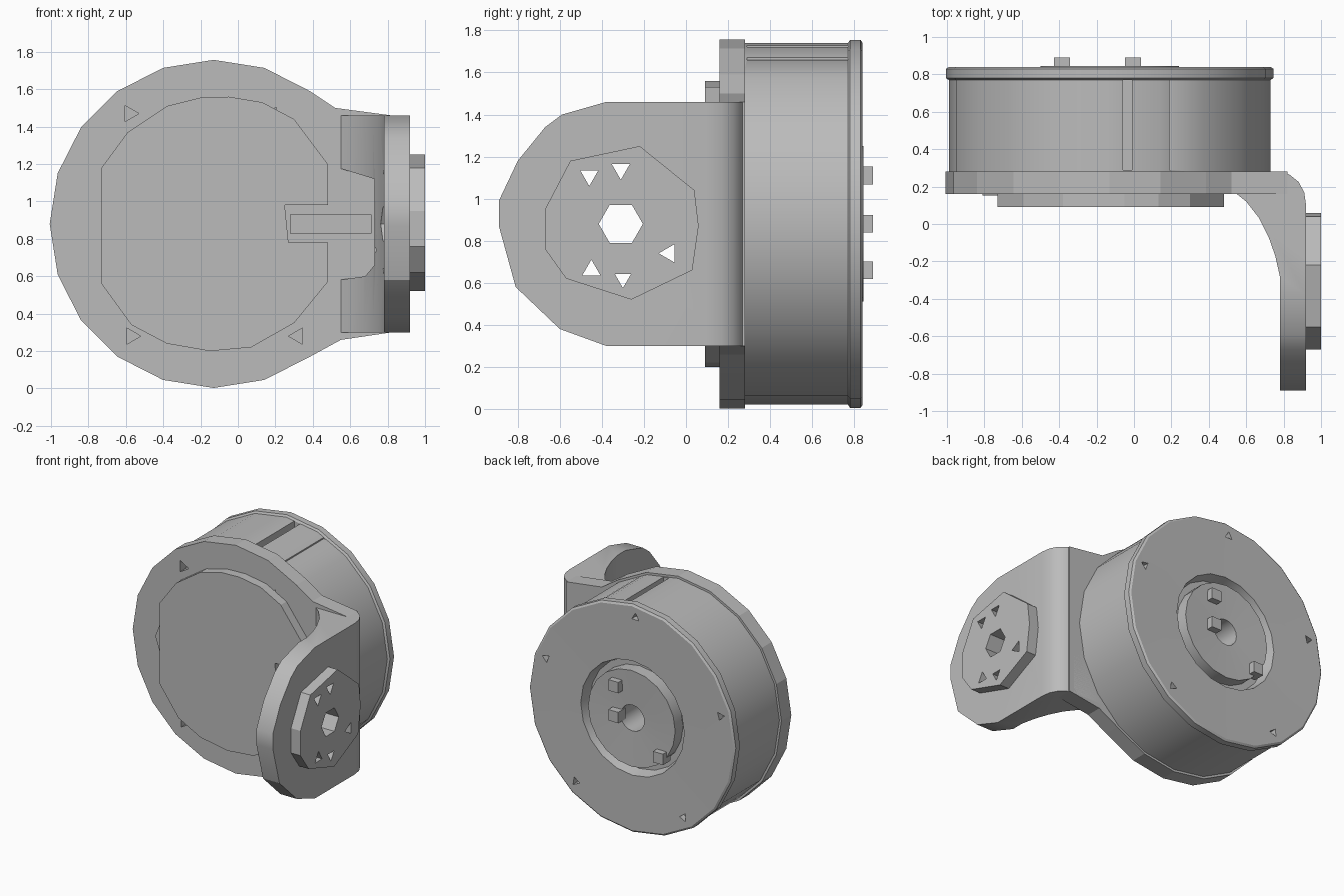
import bpy, bmesh, math
from mathutils import Vector, Matrix

cube = bpy.data.objects.get("Cube")
if cube:
    bpy.data.objects.remove(cube, do_unlink=True)

grey = bpy.data.materials.new("mid grey")
grey.use_nodes = True
colour = (0.5, 0.5, 0.5, 1)
grey.diffuse_color = colour
grey.node_tree.nodes["Principled BSDF"].inputs["Base Color"].default_value = colour

CX, CZ, R = -0.13, 0.88, 0.877      # drum axis and radius
PLACE = {"x": lambda p, q, h: (h, p, q),
         "y": lambda p, q, h: (p, h, q),
         "z": lambda p, q, h: (p, q, h)}


def finish(bm, name):
    bmesh.ops.recalc_face_normals(bm, faces=bm.faces)
    mesh = bpy.data.meshes.new(name)
    bm.to_mesh(mesh)
    bm.free()
    ob = bpy.data.objects.new(name, mesh)
    bpy.context.collection.objects.link(ob)
    mesh.materials.append(grey)
    return ob


def prism(name, points, axis, low, high):
    """Extrude a flat outline along one axis."""
    bm = bmesh.new()
    face = bm.faces.new([bm.verts.new(PLACE[axis](p, q, low)) for p, q in points])
    ext = bmesh.ops.extrude_face_region(bm, geom=[face])
    verts = [g for g in ext["geom"] if isinstance(g, bmesh.types.BMVert)]
    bmesh.ops.translate(bm, verts=verts,
                        vec=Vector(PLACE[axis](0, 0, high - low)))
    return finish(bm, name)


def ring(p, q, r, sides, start=0):
    return [(p + r * math.cos(math.radians(start + 360 * i / sides)),
             q + r * math.sin(math.radians(start + 360 * i / sides)))
            for i in range(sides)]


def rect(p0, q0, p1, q1):
    return [(p0, q0), (p1, q0), (p1, q1), (p0, q1)]


def boolean(target, tool, operation="DIFFERENCE"):
    mod = target.modifiers.new("cut", "BOOLEAN")
    mod.operation, mod.solver, mod.object = operation, "EXACT", tool
    bpy.context.view_layer.objects.active = target
    bpy.ops.object.modifier_apply(modifier=mod.name)
    bpy.data.objects.remove(tool, do_unlink=True)


def smooth(ob, angle):
    bpy.ops.object.select_all(action="DESELECT")
    ob.select_set(True)
    bpy.context.view_layer.objects.active = ob
    bpy.ops.object.shade_smooth_by_angle(angle=math.radians(angle))


# drum: lathed housing with a rear lip, a ring groove, a hub and a bore
profile = [(0, 0.27), (0.86, 0.27), (0.86, 0.77), (0.875, 0.78), (0.875, 0.83),
           (0.86, 0.84), (0.44, 0.835), (0.42, 0.75), (0.37, 0.75),
           (0.37, 0.845), (0.1, 0.835), (0.1, 0.5), (0, 0.5)]
bm = bmesh.new()
verts = [bm.verts.new((CX, y, CZ + r)) for r, y in profile]
edges = [bm.edges.new(pair) for pair in zip(verts, verts[1:])]
bmesh.ops.spin(bm, geom=verts + edges, cent=(CX, 0, CZ), axis=(0, 1, 0),
               angle=math.tau, steps=20, use_duplicate=False)
bmesh.ops.remove_doubles(bm, verts=bm.verts, dist=0.0005)
drum = finish(bm, "drum_housing")
for x in (-0.06, 0.19):             # two slots along the top
    boolean(drum, prism("slot", rect(x, 0.29, x + 0.05, 0.77), "z", 1.66, 1.9))
for a in (20, 92, 164, 236, 308):   # small rear screw pockets
    x = CX + 0.78 * math.cos(math.radians(a))
    z = CZ + 0.78 * math.sin(math.radians(a))
    boolean(drum, prism("pocket", ring(x, z, 0.035, 3, a), "y", 0.79, 0.9))
smooth(drum, 32)

# rear pegs on the hub
for i, (x, z) in enumerate([(-0.005, 1.11), (-0.005, 0.88), (-0.385, 0.66)]):
    prism(f"hub_peg_{i + 1}", rect(x - 0.042, z - 0.042, x + 0.042, z + 0.042),
          "y", 0.8, 0.89)

# flange: round plate that runs out tangentially to the arm
outline = [(CX + R * math.cos(math.radians(a)), CZ + R * math.sin(math.radians(a)))
           for a in range(54, 307, 18)]
outline += [(0.55, 0.26), (0.82, 0.3), (0.82, 1.46), (0.52, 1.5)]
flange = prism("flange", outline, "y", 0.16, 0.28)

# arm: bent side plate with a rounded front end
bend = [(0.5, 0.28), (0.78, 0.28), (0.83, 0.265), (0.88, 0.225), (0.91, 0.17),
        (0.92, 0.1), (0.92, -0.95), (0.78, -0.95), (0.78, -0.28), (0.755, -0.17),
        (0.72, -0.07), (0.67, 0.03), (0.6, 0.12), (0.55, 0.16), (0.5, 0.16)]
side = [(0.5, 0.3), (0.5, 1.46), (-0.38, 1.46), (-0.59, 1.4), (-0.67, 1.34),
        (-0.8, 1.18), (-0.89, 0.99), (-0.89, 0.87), (-0.81, 0.58),
        (-0.6, 0.38), (-0.38, 0.3)]
arm = prism("side_arm", bend, "z", 0.3, 1.46)
boolean(arm, prism("arm_trim", side, "x", 0, 1.2), "INTERSECT")

# flat pocket in the bend and a cable groove
pocket = [(0.47, 1.2), (0.47, 0.57), (0.68, 0.6), (0.73, 0.66), (0.73, 1.12)]
boolean(arm, prism("pocket", pocket, "y", -0.3, 0.161))
for part in (arm, flange):
    boolean(part, prism("groove", rect(0.28, 0.83, 0.71, 0.93), "y", 0.1, 0.2))

# front screw pockets around the cover
for x, z, a in [(-0.58, 1.47, 120), (0.18, 1.46, 60), (0.32, 0.28, 300),
                (-0.57, 0.28, 240)]:
    boolean(flange, prism("pocket", ring(x, z, 0.05, 3, a), "y", 0.1, 0.23))

# round output boss on the arm
boss_outline = [(-0.55, 1.18), (-0.22, 1.25), (0.04, 1.04), (0.06, 0.87),
                (0.03, 0.66), (-0.26, 0.52), (-0.57, 0.62), (-0.67, 0.76),
                (-0.67, 0.95)]
boss = prism("arm_boss", boss_outline, "x", 0.91, 1.0)
holes = [(-0.31, 0.88, 0.105, 6, 0), (-0.46, 1.11, 0.05, 3, 30),
         (-0.31, 1.14, 0.05, 3, 150), (-0.08, 0.74, 0.05, 3, 60),
         (-0.45, 0.66, 0.05, 3, 90), (-0.3, 0.62, 0.045, 3, 30)]
for part in (arm, boss):
    for y, z, r, sides, a in holes:
        boolean(part, prism("hole", ring(y, z, r, sides, a), "x", 0.7, 1.1))
smooth(arm, 30)

# front cover with a notch for the cable
cover = [(0.48, 1.2), (0.3, 1.44), (0.13, 1.53), (-0.05, 1.56), (-0.2, 1.555),
         (-0.38, 1.51), (-0.59, 1.37), (-0.73, 1.18), (-0.73, 0.56),
         (-0.57, 0.34), (-0.38, 0.24), (-0.15, 0.2), (0.07, 0.22), (0.3, 0.35),
         (0.48, 0.57), (0.48, 0.78), (0.27, 0.78), (0.25, 0.98), (0.48, 0.98)]
prism("front_cover", cover, "y", 0.09, 0.17)

# shallow wedge beside the cover
prism("cover_wedge", [(-0.72, 1.12), (-0.81, 0.88), (-0.72, 0.62)], "y", 0.152, 0.17)
